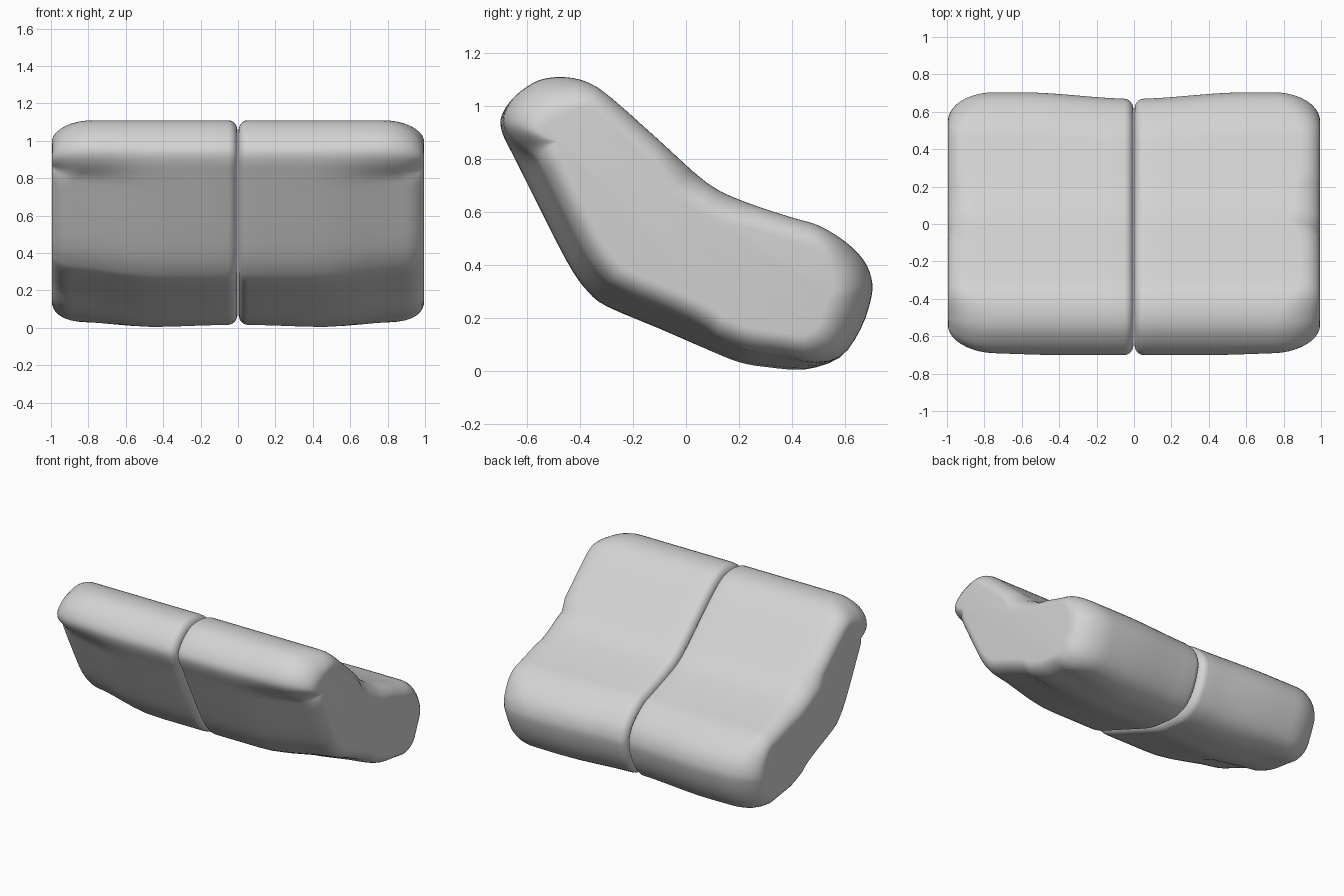
import bpy, bmesh, math
from mathutils import Vector
from mathutils.geometry import intersect_point_line

if "Cube" in bpy.data.objects:
    bpy.data.objects.remove(bpy.data.objects["Cube"])

fabric = bpy.data.materials.new("light grey fabric")
fabric.use_nodes = True
grey = (0.65, 0.65, 0.65, 1)
fabric.diffuse_color = grey
fabric.node_tree.nodes["Principled BSDF"].inputs["Base Color"].default_value = grey

# Side outline of the cushion as (y, z)
OUTLINE = [(-.65, .81), (-.69, .89), (-.7, .95), (-.67, 1.01), (-.62, 1.06), (-.55, 1.1),
           (-.46, 1.11), (-.37, 1.09), (-.28, 1.03), (-.1, .87), (.08, .71), (.22, .64),
           (.4, .58), (.5, .55), (.6, .49), (.67, .42), (.7, .35), (.7, .28), (.66, .16),
           (.58, .05), (.45, .003), (.3, .012), (.2, .03), (.1, .07), (-.1, .16), (-.3, .245),
           (-.37, .3), (-.43, .38), (-.5, .51), (-.59, .69)]
# Centre line that the rounded ends shrink towards, and the way each end points
SPINE = [Vector(p) for p in ((-.47, .87), (-.12, .5), (.15, .34), (.44, .27))]
FRONT_AXIS, BACK_AXIS = Vector((-.7, .7)), Vector((.97, -.23))
KEEL_AXIS = Vector((-.7, -.7))
WIDTH = 0.995


def closed_spline(points, steps=3):
    pts = [Vector(p) for p in points]
    n, out = len(pts), []
    for i in range(n):
        a, b, c, d = (pts[(i + k) % n] for k in (-1, 0, 1, 2))
        for s in range(steps):
            t = s / steps
            out.append(0.5 * (2 * b + (c - a) * t + (2 * a - 5 * b + 4 * c - d) * t ** 2
                              + (3 * b - a - 3 * c + d) * t ** 3))
    return out


def nearest_on_spine(p):
    best = []
    for a, b in zip(SPINE, SPINE[1:]):
        t = min(1, max(0, intersect_point_line(p, a, b)[1]))
        best.append(a.lerp(b, t))
    return min(best, key=lambda q: (q - p).length)


def smooth(a, b, v):
    t = min(1, max(0, (v - a) / (b - a)))
    return t * t * (3 - 2 * t)


def sections():
    # (x, y, z) rings from the centre seam to the outer side
    profile = closed_spline(OUTLINE)
    stations = [("inner", i / 6) for i in range(7)]
    stations += [("middle", i / 8) for i in range(1, 8)]
    stations += [("outer", i / 10) for i in range(11)]
    for zone, t in stations:
        ring = []
        for p in profile:
            out = (p - nearest_on_spine(p)).normalized()
            tip = smooth(0, 1, out.dot(FRONT_AXIS if p.x < 0 else BACK_AXIS))
            outer_w, outer_r = .11 + .14 * tip, .085 + .075 * tip
            a = t * math.pi / 2
            if zone == "inner":
                x, inset = .003 + .05 * (1 - math.cos(a)), .055 * (1 - math.sin(a))
            elif zone == "middle":
                x, inset = .053 + (WIDTH - outer_w - .053) * t, 0
            else:
                x = WIDTH - outer_w * (1 - math.sin(a))
                inset = outer_r * (1 - math.cos(a))
            # The lower front edge tapers away towards the outer side
            inset += .08 * max(0, out.dot(KEEL_AXIS)) ** 2 * smooth(.4, .97, x)
            q = p - out * inset
            # The back edge is drawn in near the seam, the underside lifts a little
            bow = 1 - smooth(0, .6, x)
            q.x -= .035 * bow * smooth(.3, .7, p.x)
            q.y += .015 * bow * smooth(.2, 0, p.y)
            ring.append((x, q.x, q.y))
        yield ring


def cushion(name, side):
    bm = bmesh.new()
    rings = [[bm.verts.new((side * x, y, z)) for x, y, z in ring] for ring in sections()]
    n = len(rings[0])
    for a, b in zip(rings, rings[1:]):
        for i in range(n):
            bm.faces.new((a[i], a[(i + 1) % n], b[(i + 1) % n], b[i]))
    bm.faces.new(rings[0])
    bm.faces.new(rings[-1])
    bmesh.ops.recalc_face_normals(bm, faces=bm.faces)
    for face in bm.faces:
        face.smooth = True
    mesh = bpy.data.meshes.new(name)
    bm.to_mesh(mesh)
    bm.free()
    mesh.materials.append(fabric)
    bpy.context.collection.objects.link(bpy.data.objects.new(name, mesh))


cushion("left_cushion", 1)
cushion("right_cushion", -1)
